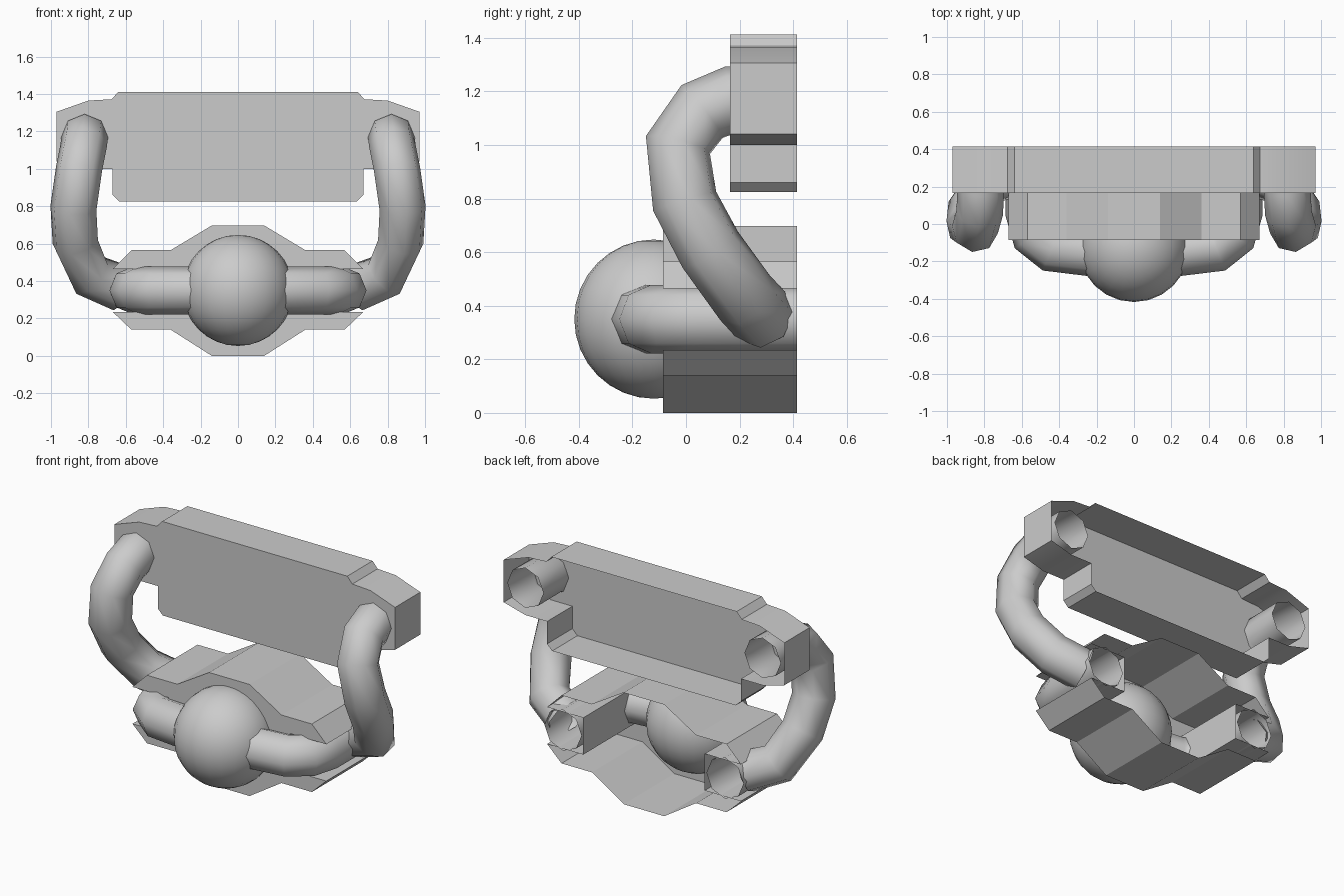
import bpy, bmesh, math

cube = bpy.data.objects.get("Cube")
if cube:
    bpy.data.objects.remove(cube, do_unlink=True)

# Single plain grey
grey = bpy.data.materials.new("plain_grey")
grey.use_nodes = True
GREY = (0.6, 0.6, 0.6, 1)
grey.diffuse_color = GREY
grey.node_tree.nodes["Principled BSDF"].inputs["Base Color"].default_value = GREY

BACK = 0.415


def smooth(obj, angle):
    obj.data.materials.clear()
    obj.data.materials.append(grey)
    bpy.ops.object.select_all(action='DESELECT')
    obj.select_set(True)
    bpy.context.view_layer.objects.active = obj
    bpy.ops.object.shade_smooth_by_angle(angle=math.radians(angle))


def shell(name, half, front):
    """Mirrored outline: a front sheet with side walls running back, open behind."""
    outline = half + [(-x, z) for x, z in reversed(half)]
    bm = bmesh.new()
    near = [bm.verts.new((x, front, z)) for x, z in outline]
    far = [bm.verts.new((x, BACK, z)) for x, z in outline]
    bm.faces.new(near)
    for i in range(len(outline)):
        j = (i + 1) % len(outline)
        bm.faces.new((near[j], near[i], far[i], far[j]))
    mesh = bpy.data.meshes.new(name)
    bm.to_mesh(mesh)
    bm.free()
    obj = bpy.data.objects.new(name, mesh)
    bpy.context.collection.objects.link(obj)
    smooth(obj, 28)


def tube(name, path, radius, side):
    """Eight-sided open tube along a path."""
    curve = bpy.data.curves.new(name, 'CURVE')
    curve.dimensions = '3D'
    curve.bevel_depth = radius
    curve.bevel_resolution = 2
    spline = curve.splines.new('POLY')
    spline.points.add(len(path) - 1)
    for point, (x, y, z) in zip(spline.points, path):
        point.co = (x * side, y, z, 1)
    obj = bpy.data.objects.new(name, curve)
    bpy.context.collection.objects.link(obj)
    bpy.ops.object.select_all(action='DESELECT')
    obj.select_set(True)
    bpy.context.view_layer.objects.active = obj
    bpy.ops.object.convert(target='MESH')
    smooth(bpy.context.view_layer.objects.active, 60)


# Upper panel with an ear at each end
shell("upper_panel", [
    (0.635, 0.825), (0.67, 0.86), (0.67, 1.0), (0.82, 1.0), (0.97, 1.04),
    (0.97, 1.305), (0.8, 1.365), (0.675, 1.372), (0.64, 1.412)], 0.165)

# Lower body, notched at both sides for the tubes
shell("lower_body", [
    (0.14, 0), (0.36, 0.14), (0.57, 0.14), (0.67, 0.235), (0.42, 0.235),
    (0.42, 0.465), (0.67, 0.465), (0.57, 0.565), (0.36, 0.565), (0.14, 0.697)], -0.085)

# Central ball
bpy.ops.mesh.primitive_uv_sphere_add(segments=24, ring_count=16, radius=0.297,
                                     location=(0, -0.12, 0.35))
ball = bpy.context.object
ball.name = ball.data.name = "centre_ball"
smooth(ball, 60)

# Curved tubes on both sides
lower_path = [(0.2, -0.155, 0.35), (0.44, -0.13, 0.35), (0.53, -0.06, 0.35),
              (0.56, 0.06, 0.35), (0.56, BACK, 0.35)]
arm_path = [(0.82, BACK, 1.17), (0.82, 0.17, 1.17), (0.825, 0.06, 1.125),
            (0.85, -0.03, 1.0), (0.88, -0.005, 0.79), (0.87, 0.09, 0.61),
            (0.79, 0.22, 0.43), (0.62, 0.285, 0.36)]
for label, side in (("left", 1), ("right", -1)):
    tube(label + "_lower_tube", lower_path, 0.128, side)
    tube(label + "_arm", arm_path, 0.125, side)
